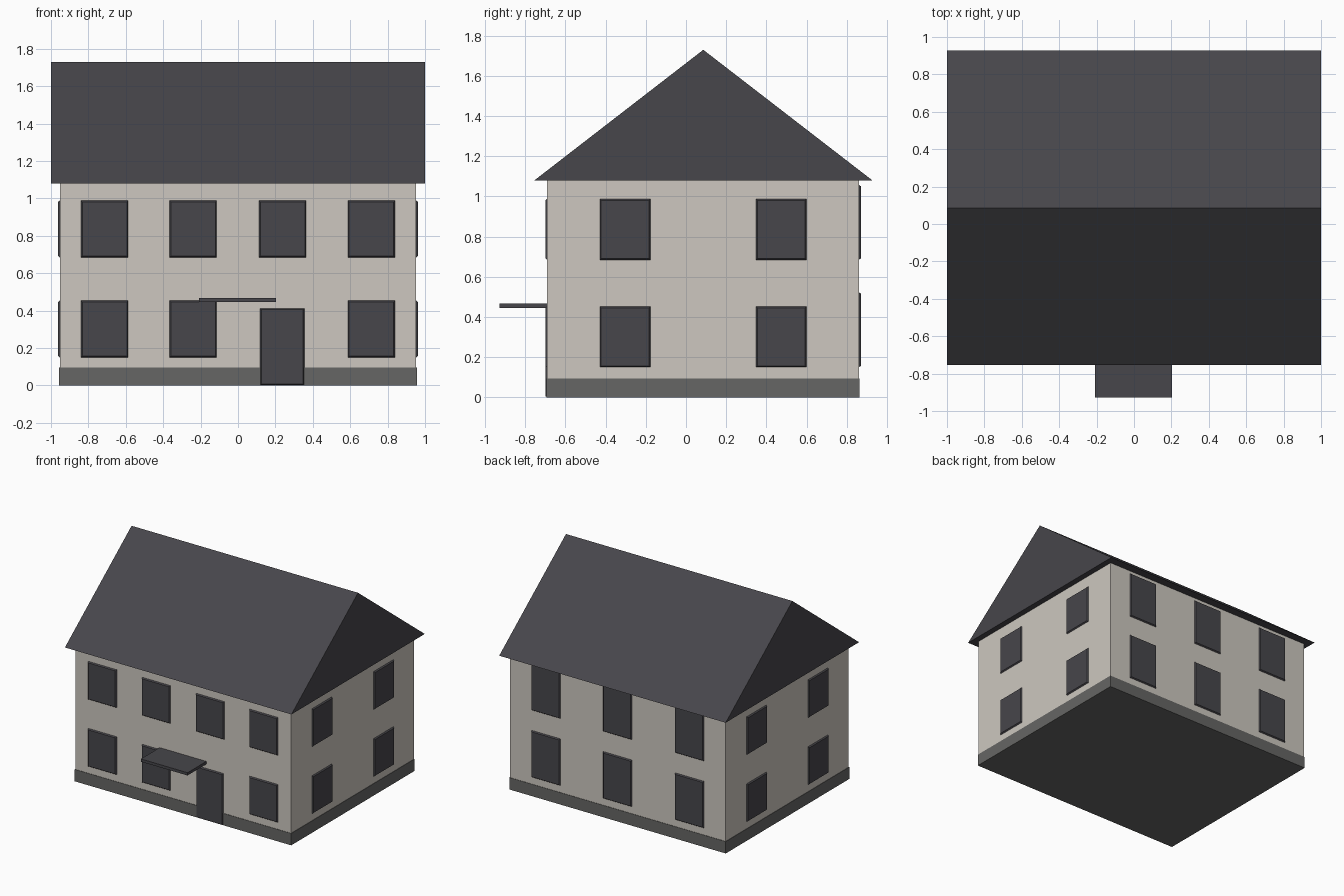
import bpy, bmesh
from mathutils import Vector

if "Cube" in bpy.data.objects:
    bpy.data.objects.remove(bpy.data.objects["Cube"])


def material(name, rgb):
    m = bpy.data.materials.new(name)
    m.diffuse_color = (*rgb, 1.0)
    m.use_nodes = True
    m.node_tree.nodes["Principled BSDF"].inputs["Base Color"].default_value = m.diffuse_color
    return m


SLATE = material("dark slate", (0.063, 0.061, 0.070))
WALL = material("warm plaster", (0.61, 0.575, 0.525))
STONE = material("grey plinth", (0.133, 0.133, 0.128))

X0, Y0, Y1 = 0.953, -0.691, 0.861   # wall half width, front and back
EAVE, RIDGE = 1.08, 1.73
THICK, CHAMFER = 0.0095, 0.007


def finish(bm, name, mat):
    bmesh.ops.recalc_face_normals(bm, faces=bm.faces)
    me = bpy.data.meshes.new(name)
    bm.to_mesh(me)
    bm.free()
    me.materials.append(mat)
    ob = bpy.data.objects.new(name, me)
    bpy.context.collection.objects.link(ob)
    return ob


def loft(name, lower, upper, mat):
    """Closed solid between two matching outlines."""
    bm = bmesh.new()
    a = [bm.verts.new(p) for p in lower]
    b = [bm.verts.new(p) for p in upper]
    n = len(a)
    bm.faces.new(a)
    bm.faces.new(b)
    for i in range(n):
        j = (i + 1) % n
        bm.faces.new((a[i], a[j], b[j], b[i]))
    return finish(bm, name, mat)


def box(name, x, y, z, mat):
    ring = [(x[0], y[0]), (x[1], y[0]), (x[1], y[1]), (x[0], y[1])]
    return loft(name, [(*p, z[0]) for p in ring], [(*p, z[1]) for p in ring], mat)


def plate(name, origin, along, out, u, z):
    """Thin chamfered panel on a wall; u runs along the wall."""
    origin, along, out = Vector(origin), Vector(along), Vector(out)

    def outline(inset, depth):
        ring = [(u[0] + inset, z[0] + inset), (u[1] - inset, z[0] + inset),
                (u[1] - inset, z[1] - inset), (u[0] + inset, z[1] - inset)]
        return [origin + along * a + out * depth + Vector((0, 0, h)) for a, h in ring]

    return loft(name, outline(0, 0), outline(CHAMFER, THICK), SLATE)


# House body and plinth
box("walls", (-X0, X0), (Y0, Y1), (0.05, EAVE + 0.01), WALL)
box("plinth", (-X0 - 0.003, X0 + 0.003), (Y0 - 0.003, Y1 + 0.003), (0, 0.095), STONE)

# Solid gable roof
gable = [(-0.755, EAVE), (0.928, EAVE), (0.086, RIDGE)]
loft("roof", [(-1, *p) for p in gable], [(1, *p) for p in gable], SLATE)

# Front windows; the door takes one ground floor bay
for floor, z in (("lower", (0.15, 0.453)), ("upper", (0.685, 0.988))):
    for i, cx in enumerate((-0.713, -0.24, 0.238, 0.713)):
        if floor == "lower" and i == 2:
            continue
        plate(f"front_window_{floor}_{i}", (0, Y0, 0), (1, 0, 0), (0, -1, 0),
              (cx - 0.126, cx + 0.126), z)
    # Side windows
    for side, s in (("left", -1), ("right", 1)):
        for i, cy in enumerate((-0.303, 0.474)):
            plate(f"{side}_window_{floor}_{i}", (s * X0, 0, 0), (0, 1, 0), (s, 0, 0),
                  (cy - 0.126, cy + 0.126), z)
    # Taller back windows
    for i, cx in enumerate((-0.635, 0, 0.635)):
        plate(f"back_window_{floor}_{i}", (0, Y1, 0), (1, 0, 0), (0, 1, 0),
              (cx - 0.128, cx + 0.128), (z[0], z[1] + 0.07))

# Door and canopy
plate("door", (0, Y0, 0), (1, 0, 0), (0, -1, 0), (0.118, 0.355), (0, 0.412))
box("canopy", (-0.208, 0.204), (-0.928, Y0 + 0.005), (0.446, 0.468), SLATE)
